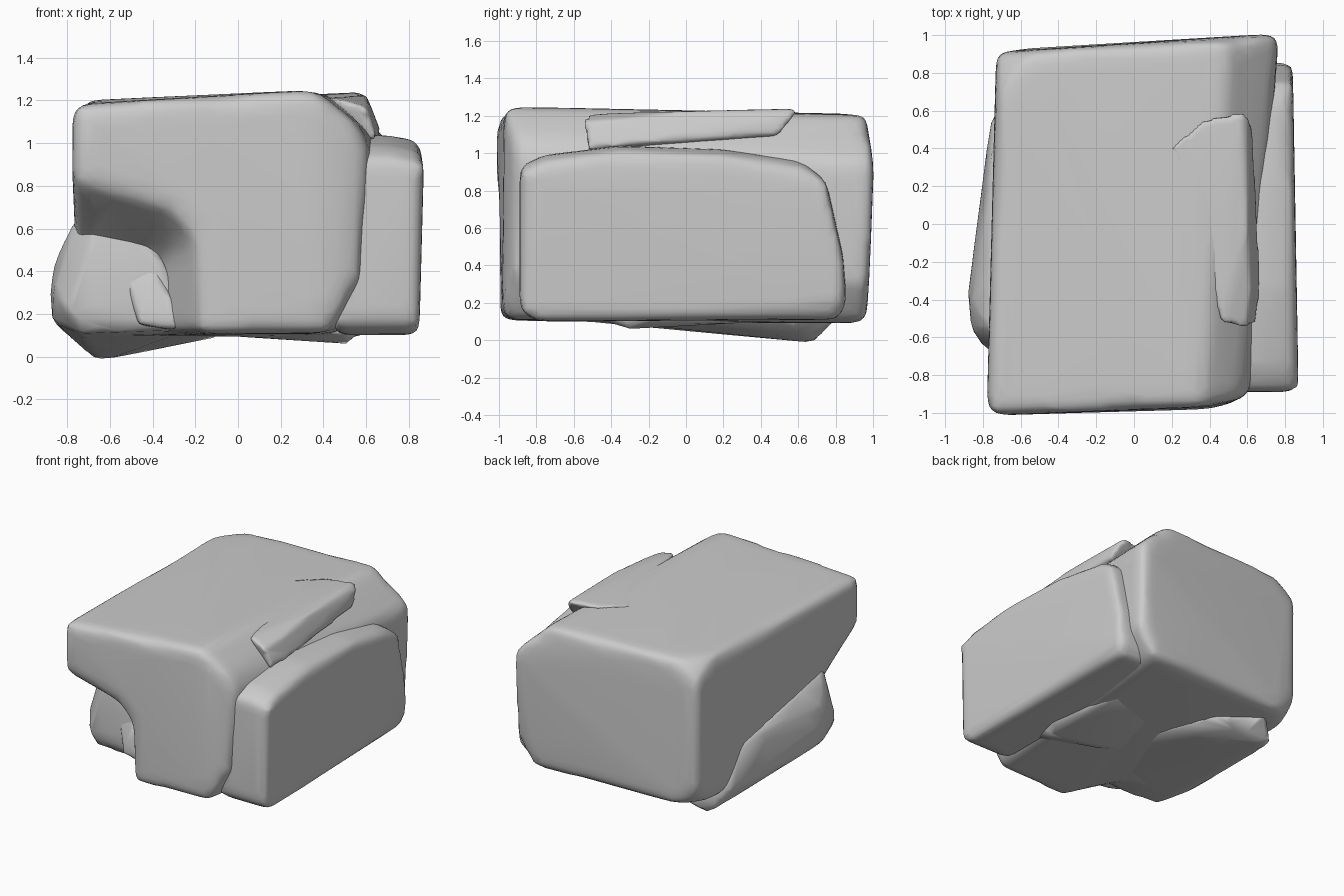
import bpy, bmesh


def hull(name, points):
    """Convex chunk wrapped around a few corner points."""
    bm = bmesh.new()
    for p in points:
        bm.verts.new(p)
    bmesh.ops.convex_hull(bm, input=bm.verts)
    loose = [v for v in bm.verts if not v.link_faces]
    bmesh.ops.delete(bm, geom=loose, context='VERTS')
    bmesh.ops.recalc_face_normals(bm, faces=bm.faces)
    mesh = bpy.data.meshes.new(name)
    bm.to_mesh(mesh)
    bm.free()
    obj = bpy.data.objects.new(name, mesh)
    bpy.context.collection.objects.link(obj)
    return obj


def weather(obj, voxel=0.03, rounds=24, ratio=0.07):
    """Round the edges like worn stone, then thin out the mesh."""
    m = obj.modifiers.new("remesh", 'REMESH')
    m.mode = 'VOXEL'
    m.voxel_size = voxel
    m.use_smooth_shade = True
    s = obj.modifiers.new("wear", 'SMOOTH')
    s.factor = 0.5
    s.iterations = rounds
    d = obj.modifiers.new("thin", 'DECIMATE')
    d.ratio = ratio
    for p in obj.data.polygons:
        p.use_smooth = True


# Main boulder, front outline then back outline with clipped left corners
main = hull("main_boulder", [
    (-0.78, -1.01, 0.10), (0.42, -0.98, 0.11), (0.57, -0.93, 0.36),
    (0.62, -0.90, 0.98), (0.55, -0.93, 1.10), (0.36, -0.97, 1.25),
    (-0.78, -1.015, 1.18),
    (-0.52, 0.92, 1.21), (-0.72, 0.70, 1.20), (-0.73, 0.91, 1.06),
    (0.50, 0.97, 1.205), (0.77, 1.01, 0.95), (0.76, 0.98, 0.30),
    (0.62, 0.97, 0.09),
    (-0.73, 0.90, 0.26), (-0.57, 0.93, 0.10), (-0.72, 0.72, 0.10)])

# Hollow in the lower front left corner
hollow = hull("hollow_cutter", [
    (-1.1, -1.2, -0.1), (-0.08, -1.2, -0.1), (-0.10, -1.2, 0.60),
    (-0.28, -1.2, 0.82), (-1.1, -1.2, 1.02),
    (-0.38, -0.58, -0.1), (-0.38, -0.58, 0.44), (-1.1, -0.50, 0.58),
    (-1.1, -0.50, -0.1)])
hollow.hide_render = True
hollow.hide_viewport = True
cut = main.modifiers.new("hollow", 'BOOLEAN')
cut.operation = 'DIFFERENCE'
cut.object = hollow
weather(main)

# Right slab: side outline (y, z) swept along x with a slanted outer face
side = [(-0.89, 0.16), (-0.89, 0.93), (-0.76, 0.99), (-0.35, 1.04), (0.2, 1.02),
        (0.62, 0.96), (0.75, 0.85), (0.84, 0.45), (0.86, 0.20), (0.81, 0.11),
        (-0.80, 0.10)]
slab = []
for y, z in side:
    outer = 0.865 - 0.03 * y
    high, low = z > 0.9, z < 0.17
    slab += [(0.45, y, z), (outer - 0.02 * high - 0.04 * low, y, z - 0.03 * high),
             (0.70, y, z)]
weather(hull("right_slab", slab), rounds=14)

# Left boulder, sitting in the hollow and tapering to the back
weather(hull("left_boulder", [
    (-0.88, -0.37, 0.30), (-0.87, -0.38, 0.16), (-0.86, -0.57, 0.30),
    (-0.86, -0.42, 0.44), (-0.79, -0.66, 0.20), (-0.79, -0.45, 0.54),
    (-0.77, -0.55, 0.64), (-0.66, -0.66, 0.69), (-0.42, -0.66, 0.58),
    (-0.22, -0.70, 0.13), (-0.34, -0.70, 0.42), (-0.74, -0.64, 0.11),
    (-0.75, 0.38, 0.42), (-0.76, 0.55, 0.12),
    (-0.67, 0.69, -0.015), (-0.60, 0.64, -0.01), (-0.52, 0.82, 0.12),
    (-0.05, 0.15, 0.10), (-0.25, 0.6, 0.09), (-0.4, 0.2, 0.5)]), rounds=3)

# Small shard in front of the left boulder
weather(hull("front_shard", [
    (-0.54, -0.67, 0.39), (-0.40, -0.69, 0.43), (-0.28, -0.74, 0.21),
    (-0.46, -0.73, 0.15), (-0.27, -0.74, 0.12), (-0.3, -0.4, 0.4),
    (-0.5, -0.4, 0.15)]), voxel=0.02, rounds=3, ratio=0.2)

# Shallow chunk under the right half
weather(hull("under_chunk", [
    (0.51, -0.30, 0.06), (0.58, -0.20, 0.12), (0.50, -0.50, 0.12),
    (0.45, 0.45, 0.10), (-0.10, -0.25, 0.10), (0.0, 0.3, 0.10),
    (0.0, 0.0, 0.3), (0.5, 0.0, 0.3)]), rounds=2)

# Ridge chunk along the upper right edge
weather(hull("top_ridge", [
    (0.19, 0.40, 1.22), (0.36, 0.56, 1.23), (0.57, 0.61, 1.24),
    (0.61, 0.57, 1.20), (0.63, 0.50, 1.10), (0.67, -0.30, 1.05),
    (0.65, -0.53, 1.02), (0.60, -0.55, 1.17), (0.46, -0.52, 1.21),
    (0.60, 0.0, 1.225), (0.62, -0.35, 1.18), (0.45, 0.4, 1.05),
    (0.45, -0.4, 1.0)]), voxel=0.02, rounds=5, ratio=0.2)
